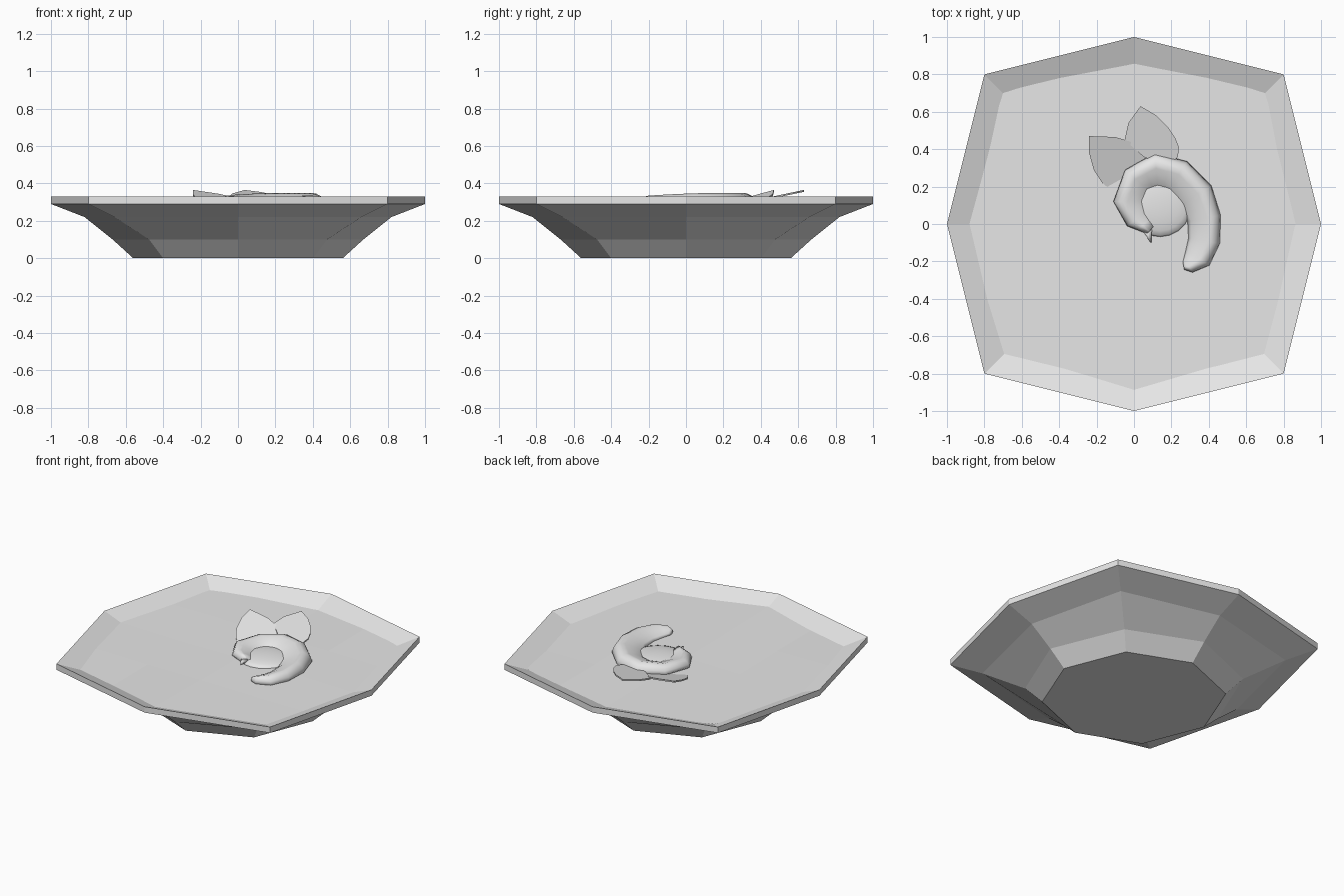
import bpy, bmesh, math
from mathutils import Vector

cube = bpy.data.objects.get("Cube")
if cube:
    bpy.data.objects.remove(cube, do_unlink=True)

grey = bpy.data.materials.new("plain grey")
grey.use_nodes = True
colour = (0.8, 0.8, 0.8, 1)
grey.diffuse_color = colour
grey.node_tree.nodes["Principled BSDF"].inputs["Base Color"].default_value = colour


def finish(name, bm, smooth=False):
    bmesh.ops.recalc_face_normals(bm, faces=bm.faces)
    mesh = bpy.data.meshes.new(name)
    bm.to_mesh(mesh)
    bm.free()
    mesh.materials.append(grey)
    obj = bpy.data.objects.new(name, mesh)
    bpy.context.collection.objects.link(obj)
    for poly in mesh.polygons:
        poly.use_smooth = smooth
    return obj


def loft(name, rings, smooth=False):
    """Skin a list of closed point rings and cap both ends."""
    bm = bmesh.new()
    loops = [[bm.verts.new(p) for p in ring] for ring in rings]
    for a, b in zip(loops, loops[1:]):
        n = len(a)
        for i in range(n):
            bm.faces.new((a[i], a[(i + 1) % n], b[(i + 1) % n], b[i]))
    bm.faces.new(loops[0])
    bm.faces.new(loops[-1])
    return finish(name, bm, smooth)


def octagon(mid, corner, z):
    """Eight points, alternating axis points and diagonal corners."""
    ring = []
    for i in range(8):
        a = i * math.pi / 4
        r = corner * math.sqrt(2) if i % 2 else mid
        ring.append((r * math.cos(a), r * math.sin(a), z))
    return ring


# Bowl: outer wall, thin upright rim, then the inner wall
wall = [(0.56, 0.40, 0), (0.67, 0.475, 0.10), (0.82, 0.66, 0.22), (1.0, 0.80, 0.29)]
rings = [octagon(*w) for w in wall]
rings += [octagon(m, c, z + 0.04) for m, c, z in reversed(wall)]
loft("bowl", rings)

# Soup: a coarse, gently rippled grid fitted to the bowl outline
bm = bmesh.new()
bmesh.ops.create_grid(bm, x_segments=4, y_segments=4, size=0.8)
for v in bm.verts:
    x, y = v.co.x, v.co.y
    if abs(x) > 0.79:
        v.co.x = math.copysign(0.89 - 0.19 * abs(y) / 0.8, x)
    if abs(y) > 0.79:
        v.co.y = math.copysign(0.89 - 0.19 * abs(x) / 0.8, y)
    v.co.z = 0.28 + 0.006 * math.sin(5 * x + 2 * y) * math.cos(4 * y - x)
finish("soup", bm)


# Shrimp: a tapering curled tube, its ridge near the outer side
path = [(0.09, -0.03, 0.03), (0.02, 0.03, 0.07), (-0.02, 0.12, 0.09),
        (0.02, 0.23, 0.09), (0.12, 0.28, 0.10), (0.23, 0.25, 0.10),
        (0.33, 0.15, 0.10), (0.375, 0.03, 0.09), (0.375, -0.09, 0.085),
        (0.34, -0.18, 0.075), (0.29, -0.22, 0.045), (0.265, -0.225, 0.02)]
section = [(1, -0.1), (0.82, 0.65), (0.45, 1), (-0.1, 0.75),
           (-0.6, 0.35), (-1, -0.2), (-0.5, -0.9), (0.6, -0.9)]
height = [0.03, 0.035, 0.04, 0.045, 0.052, 0.054, 0.054, 0.052, 0.046, 0.04, 0.03, 0.015]
rings = []
for i, (x, y, r) in enumerate(path):
    before, after = path[max(i - 1, 0)], path[min(i + 1, len(path) - 1)]
    along = Vector((after[0] - before[0], after[1] - before[1], 0)).normalized()
    out = Vector((-along.y, along.x, 0))
    rings.append([Vector((x, y, 0.295 + h * height[i])) + out * s * r for s, h in section])
shrimp = loft("shrimp_body", rings, True)
subdivide = shrimp.modifiers.new("rounding", "SUBSURF")
subdivide.subdivision_type = "SIMPLE"
subdivide.levels = subdivide.render_levels = 1

# Soft belly filling the inside of the curl
bm = bmesh.new()
bmesh.ops.create_uvsphere(bm, u_segments=20, v_segments=10, radius=1)
for v in bm.verts:
    v.co = Vector((0.14 + 0.17 * v.co.x, 0.10 + 0.17 * v.co.y, 0.28 + 0.032 * v.co.z))
finish("shrimp_belly", bm, True)

# Small leg under the belly
bm = bmesh.new()
bmesh.ops.create_cone(bm, cap_ends=True, segments=6, radius1=0.03, radius2=0.002, depth=0.07)
for v in bm.verts:
    v.co = Vector((0.08 + v.co.x + 0.3 * v.co.z, -0.065 - v.co.z, 0.295 + v.co.y * 0.6))
finish("shrimp_leg", bm, True)


# Leaves: thin pointed plates rising out of the soup
def leaf(name, outline, tip, slope_x, slope_y):
    def plane(x, y, lift):
        return (x, y, 0.36 + slope_x * (x - tip[0]) + slope_y * (y - tip[1]) + lift)
    loft(name, [[plane(x, y, lift) for x, y in outline] for lift in (-0.005, 0.005)])


leaf("left_leaf",
     [(0.05, 0.20), (-0.11, 0.17), (-0.17, 0.22), (-0.215, 0.29), (-0.24, 0.38),
      (-0.24, 0.47), (-0.10, 0.465), (-0.02, 0.44), (0.04, 0.40), (0.08, 0.35)],
     (-0.24, 0.47), -0.14, 0.27)
leaf("back_leaf",
     [(0.18, 0.30), (0.05, 0.36), (-0.05, 0.45), (-0.03, 0.54), (0.035, 0.63),
      (0.12, 0.58), (0.18, 0.52), (0.22, 0.46), (0.24, 0.41), (0.235, 0.36)],
     (0.035, 0.63), 0.0, 0.21)
